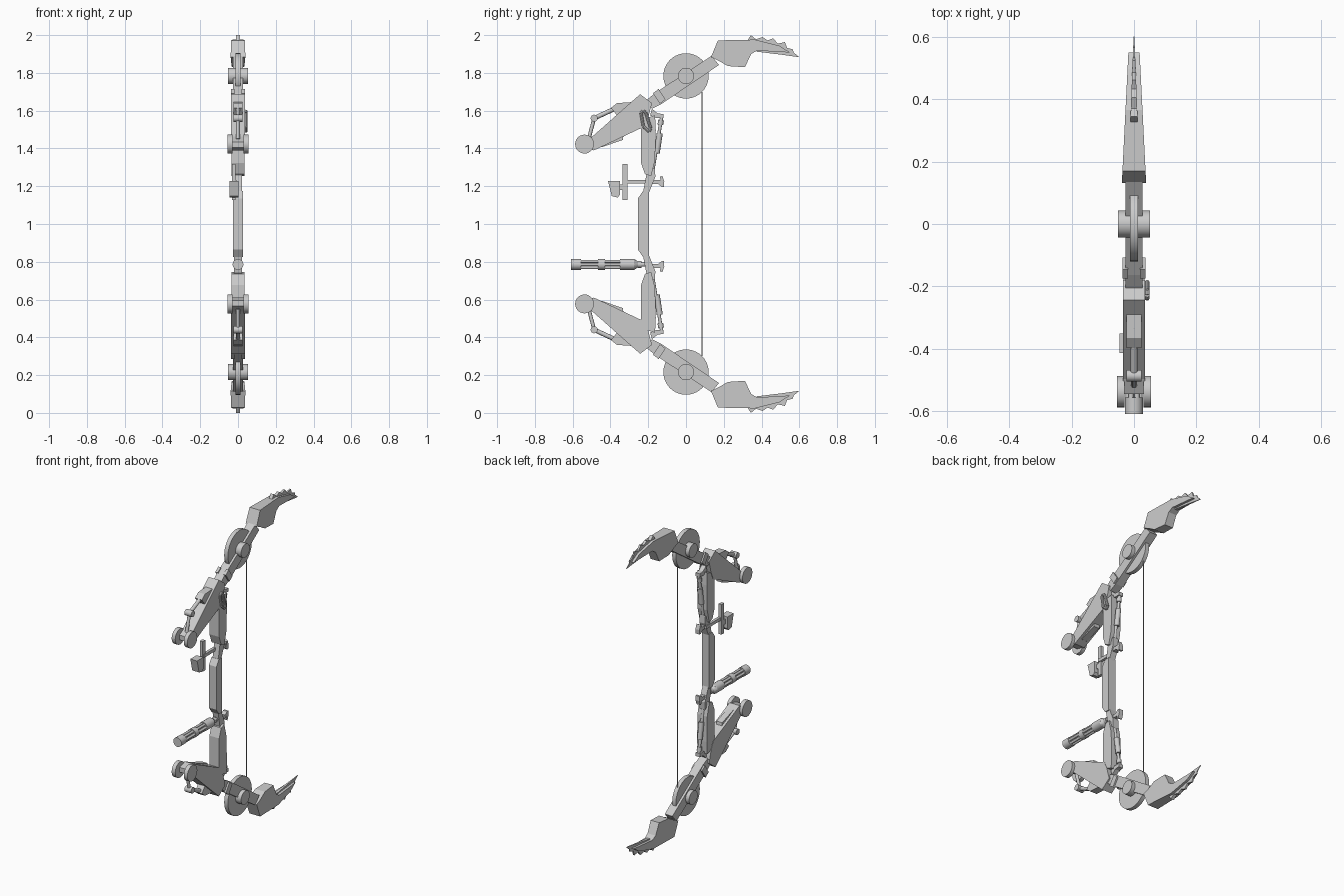
import bpy, bmesh, math
from mathutils import Vector

if "Cube" in bpy.data.objects:
    bpy.data.objects.remove(bpy.data.objects["Cube"])

grey = bpy.data.materials.new("metal grey")
grey.diffuse_color = (0.6, 0.6, 0.6, 1)
grey.use_nodes = True
grey.node_tree.nodes["Principled BSDF"].inputs["Base Color"].default_value = grey.diffuse_color


def finish(name, bm):
    bmesh.ops.recalc_face_normals(bm, faces=bm.faces)
    me = bpy.data.meshes.new(name)
    bm.to_mesh(me)
    bm.free()
    me.materials.append(grey)
    ob = bpy.data.objects.new(name, me)
    bpy.context.collection.objects.link(ob)
    return ob


def flip(p, up):
    """Move a (y, z) point to the lower half when up is False."""
    return (p[0], p[1] if up else 2.0 - p[1])


def plate(name, pts, half, cx=0.0, up=True, taper=None):
    """Side profile (y, z) given thickness along x; taper(y) replaces half."""
    bm = bmesh.new()
    sides = []
    for s in (-1, 1):
        ring = []
        for p in pts:
            y, z = flip(p, up)
            ring.append(bm.verts.new((cx + s * (taper(y) if taper else half), y, z)))
        bm.faces.new(ring)
        sides.append(ring)
    a, b = sides
    n = len(pts)
    for i in range(n):
        bm.faces.new((a[i], a[(i + 1) % n], b[(i + 1) % n], b[i]))
    return finish(name, bm)


def rod(name, p, q, r, r2=None, seg=10):
    """Cylinder or cone between two 3D points."""
    p, q = Vector(p), Vector(q)
    d = q - p
    bm = bmesh.new()
    bmesh.ops.create_cone(bm, cap_ends=True, segments=seg, radius1=r,
                          radius2=r if r2 is None else r2, depth=d.length)
    m = d.to_track_quat('Z', 'Y').to_matrix().to_4x4()
    m.translation = (p + q) / 2
    bm.transform(m)
    ob = finish(name, bm)
    if seg > 8:
        bpy.ops.object.select_all(action='DESELECT')
        ob.select_set(True)
        bpy.context.view_layer.objects.active = ob
        bpy.ops.object.shade_smooth_by_angle(angle=math.radians(40))
    return ob


def axle(name, c, r, x0, x1, up, seg=32):
    y, z = flip(c, up)
    rod(name, (x0, y, z), (x1, y, z), r, seg=seg)


def strut(name, p, q, r, up, seg=10):
    p, q = flip(p, up), flip(q, up)
    rod(name, (0, *p), (0, *q), r, seg=seg)


def box(y0, y1, z0, z1):
    return [(y0, z0), (y1, z0), (y1, z1), (y0, z1)]


# Grip
plate("grip", [(-.254, 1.136), (-.228, 1.174), (-.196, 1.174),
               (-.196, .826), (-.228, .826), (-.254, .864)], .026)

for up, side in ((True, "upper"), (False, "lower")):
    # Riser and limb
    plate(side + "_neck", [(-.228, 1.165), (-.196, 1.165), (-.162, 1.25),
                           (-.165, 1.30), (-.21, 1.26)], .02, up=up)
    plate(side + "_riser", [(-.238, 1.55), (-.164, 1.576), (-.16, 1.497), (-.164, 1.338),
                            (-.185, 1.253), (-.217, 1.264), (-.238, 1.322)], .034, up=up)
    plate(side + "_arm", [(-.545, 1.435), (-.497, 1.462), (-.243, 1.687), (-.18, 1.64),
                          (-.2, 1.565), (-.222, 1.515), (-.487, 1.39), (-.545, 1.405)],
          .036, up=up)
    plate(side + "_arm_rib", [(-.48, 1.425), (-.445, 1.407), (-.335, 1.445),
                              (-.325, 1.50)], .02, up=up)
    plate(side + "_limb", [(-.21, 1.655), (-.164, 1.693), (.135, 1.89),
                           (.175, 1.842), (-.132, 1.634), (-.18, 1.61)], .027, up=up)
    for x in (-.028, .028):
        plate(side + "_fork", [(-.175, 1.692), (-.145, 1.715), (-.108, 1.66),
                               (-.138, 1.637)], .009, cx=x, up=up)

    # Cam wheel and hub
    axle(side + "_wheel", (0, 1.784), .12, -.013, .013, up, 40)
    axle(side + "_hub", (0, 1.784), .043, -.052, .052, up, 24)

    # Blade tip with toothed ridge
    plate(side + "_blade", [(.132, 1.883), (.169, 1.972), (.365, 1.976), (.497, 1.943),
                            (.55, 1.908), (.376, 1.918), (.345, 1.90), (.312, 1.83),
                            (.222, 1.836), (.17, 1.866)],
          0, up=up, taper=lambda y: .037 - .05 * (y - .17))
    plate(side + "_ridge", [(.32, 1.965), (.344, 2.0), (.37, 1.978), (.405, 1.99),
                            (.432, 1.972), (.462, 1.983), (.485, 1.955), (.524, 1.963),
                            (.535, 1.932), (.565, 1.925), (.57, 1.908), (.6, 1.883),
                            (.5, 1.897), (.376, 1.912)],
          0, up=up, taper=lambda y: .012 - .038 * (y - .32))

    # Front rollers
    for x in (-1, 1):
        axle(side + "_roller", (-.537, 1.423), .05, x * .03, x * .055, up, 28)

    # Linkage over the arm
    axle(side + "_link_pin", (-.486, 1.56), .019, -.024, .024, up, 14)
    strut(side + "_link_bar", (-.486, 1.56), (-.515, 1.45), .01, up)
    strut(side + "_link_rod", (-.486, 1.56), (-.33, 1.632), .012, up)
    plate(side + "_link_block", [(-.397, 1.615), (-.365, 1.64), (-.29, 1.645),
                                 (-.30, 1.60), (-.365, 1.575)], .024, up=up)

    # Rear damper
    plate(side + "_damper_mount", [(-.19, 1.575), (-.155, 1.56), (-.118, 1.56), (-.118, 1.582),
                                   (-.15, 1.585), (-.18, 1.61)], .015, up=up)
    strut(side + "_damper_rod", (-.128, 1.57), (-.178, 1.27), .009, up)
    strut(side + "_damper_collar", (-.132, 1.55), (-.136, 1.525), .015, up)
    strut(side + "_damper_body", (-.139, 1.48), (-.155, 1.375), .016, up)

    # Rear hook
    plate(side + "_hook_bar", box(-.19, -.12, 1.213, 1.234), .012, up=up)
    plate(side + "_hook", [(-.15, 1.215), (-.13, 1.197), (-.117, 1.197), (-.115, 1.225),
                           (-.125, 1.255), (-.137, 1.25), (-.135, 1.225)], .014, up=up)

# String
rod("string", (0, .085, .30), (0, .085, 1.70), .002, seg=6)

# Side clip: a slanted oval ring
clip = [(-.238, 1.588), (-.228, 1.598), (-.214, 1.592), (-.187, 1.507),
        (-.196, 1.49), (-.226, 1.517)]
for i in range(6):
    a, b = clip[i], clip[(i + 1) % 6]
    rod("side_clip", (.042, *a), (.042, *b), .008, seg=8)

# Sight: bar, upright plate and cup
plate("sight_bar", box(-.33, -.17, 1.214, 1.234), .009, cx=-.016)
plate("sight_plate", box(-.337, -.311, 1.127, 1.318), .01, cx=-.022)
plate("sight_stem", box(-.36, -.33, 1.18, 1.21), .009, cx=-.022)
plate("sight_cup", [(-.413, 1.228), (-.35, 1.228), (-.35, 1.155), (-.362, 1.14),
                    (-.393, 1.148)], .024, cx=-.022)

# Stabiliser: bundled tubes held by collars
sz = .786
rod("stabiliser_core", (0, -.6, sz), (0, -.20, sz), .012)
for k in range(6):
    a = k * math.pi / 3
    x, z = .019 * math.cos(a), sz + .019 * math.sin(a)
    rod("stabiliser_tube", (x, -.595, z), (x, -.27, z), .008)
for y0, y1 in ((-.608, -.555), (-.465, -.428), (-.35, -.275)):
    rod("stabiliser_collar", (0, y0, sz), (0, y1, sz), .029, seg=16)
rod("stabiliser_cone", (0, -.275, sz), (0, -.255, sz), .029, .016, seg=16)
rod("stabiliser_mount", (0, -.255, sz), (0, -.235, sz), .018, seg=12)
